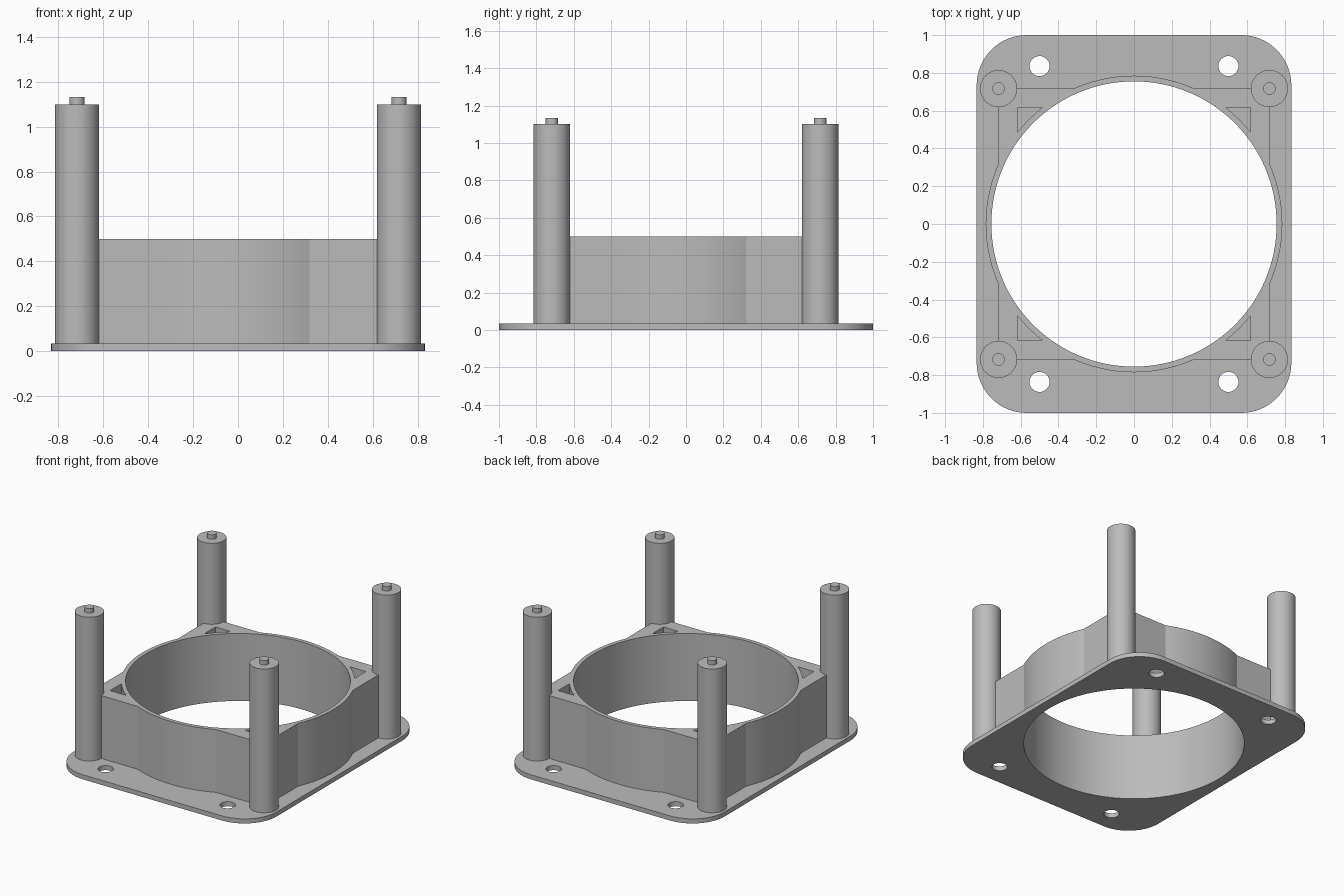
import bpy
import bmesh
from math import acos, cos, sin, pi, radians

cube = bpy.data.objects.get("Cube")
if cube:
    bpy.data.objects.remove(cube, do_unlink=True)

# One plain grey for the whole part
grey = bpy.data.materials.new("matte_grey")
grey.use_nodes = True
colour = (0.5, 0.5, 0.5, 1)
grey.diffuse_color = colour
grey.node_tree.nodes["Principled BSDF"].inputs["Base Color"].default_value = colour

# Main dimensions
PLATE_X, PLATE_Y, PLATE_TOP, CORNER_R = 0.833, 1.0, 0.034, 0.265
BORE_R, RING_R, RING_TOP = 0.755, 0.785, 0.5
HOUSING, POCKET = 0.717, 0.617
POST_R, POST_TOP, PIN_R, PIN_TOP = 0.098, 1.1, 0.033, 1.133
SIGNS = [(1, 1), (-1, 1), (-1, -1), (1, -1)]


def arc(cx, cy, r, a0, a1, n):
    return [(cx + r * cos(a0 + (a1 - a0) * i / n),
             cy + r * sin(a0 + (a1 - a0) * i / n)) for i in range(n + 1)]


def circle(cx, cy, r, n):
    return arc(cx, cy, r, 0, 2 * pi, n)[:-1]


def prism(name, loops, z0, z1):
    """Fill an outline with its holes and extrude it upwards."""
    bm = bmesh.new()
    for loop in loops:
        vs = [bm.verts.new((x, y, z0)) for x, y in loop]
        for i, v in enumerate(vs):
            bm.edges.new((v, vs[i - 1]))
    bmesh.ops.triangle_fill(bm, use_beauty=True, edges=bm.edges[:])
    top = bmesh.ops.extrude_face_region(bm, geom=bm.faces[:], use_keep_orig=True)
    verts = [g for g in top["geom"] if isinstance(g, bmesh.types.BMVert)]
    bmesh.ops.translate(bm, verts=verts, vec=(0, 0, z1 - z0))
    bmesh.ops.recalc_face_normals(bm, faces=bm.faces[:])
    mesh = bpy.data.meshes.new(name)
    bm.to_mesh(mesh)
    bm.free()
    mesh.materials.append(grey)
    obj = bpy.data.objects.new(name, mesh)
    bpy.context.collection.objects.link(obj)
    bpy.ops.object.select_all(action="DESELECT")
    obj.select_set(True)
    bpy.context.view_layer.objects.active = obj
    bpy.ops.object.shade_smooth_by_angle(angle=radians(20))
    return obj


bore = circle(0, 0, BORE_R, 128)

# Base plate: rounded rectangle with bore and four screw holes
outline = []
for k, (sx, sy) in enumerate(SIGNS):
    outline += arc(sx * (PLATE_X - CORNER_R), sy * (PLATE_Y - CORNER_R),
                   CORNER_R, k * pi / 2, (k + 1) * pi / 2, 16)
holes = [circle(sx * 0.5, sy * 0.836, 0.053, 32) for sx, sy in SIGNS]
prism("base_plate", [outline, bore] + holes, 0, PLATE_TOP)

# Ring housing: square merged with a slightly wider circle, with corner pockets
bulge = acos(HOUSING / RING_R)
inner = acos(POCKET / RING_R)
housing, pockets = [], []
for k, (sx, sy) in enumerate(SIGNS):
    mid = k * pi / 2
    housing += arc(0, 0, RING_R, mid - bulge, mid + bulge, 24)
    housing.append((sx * HOUSING, sy * HOUSING))
    pockets.append(arc(0, 0, RING_R, mid + inner, mid + pi / 2 - inner, 6)
                   + [(sx * POCKET, sy * POCKET)])
prism("ring_housing", [housing, bore] + pockets, PLATE_TOP, RING_TOP)

# Corner posts with locating pins
for sx, sy in SIGNS:
    tag = ("back" if sy > 0 else "front") + ("_left" if sx > 0 else "_right")
    x, y = sx * HOUSING, sy * HOUSING
    prism(tag + "_post", [circle(x, y, POST_R, 48)], PLATE_TOP, POST_TOP)
    prism(tag + "_pin", [circle(x, y, PIN_R, 32)], POST_TOP, PIN_TOP)
